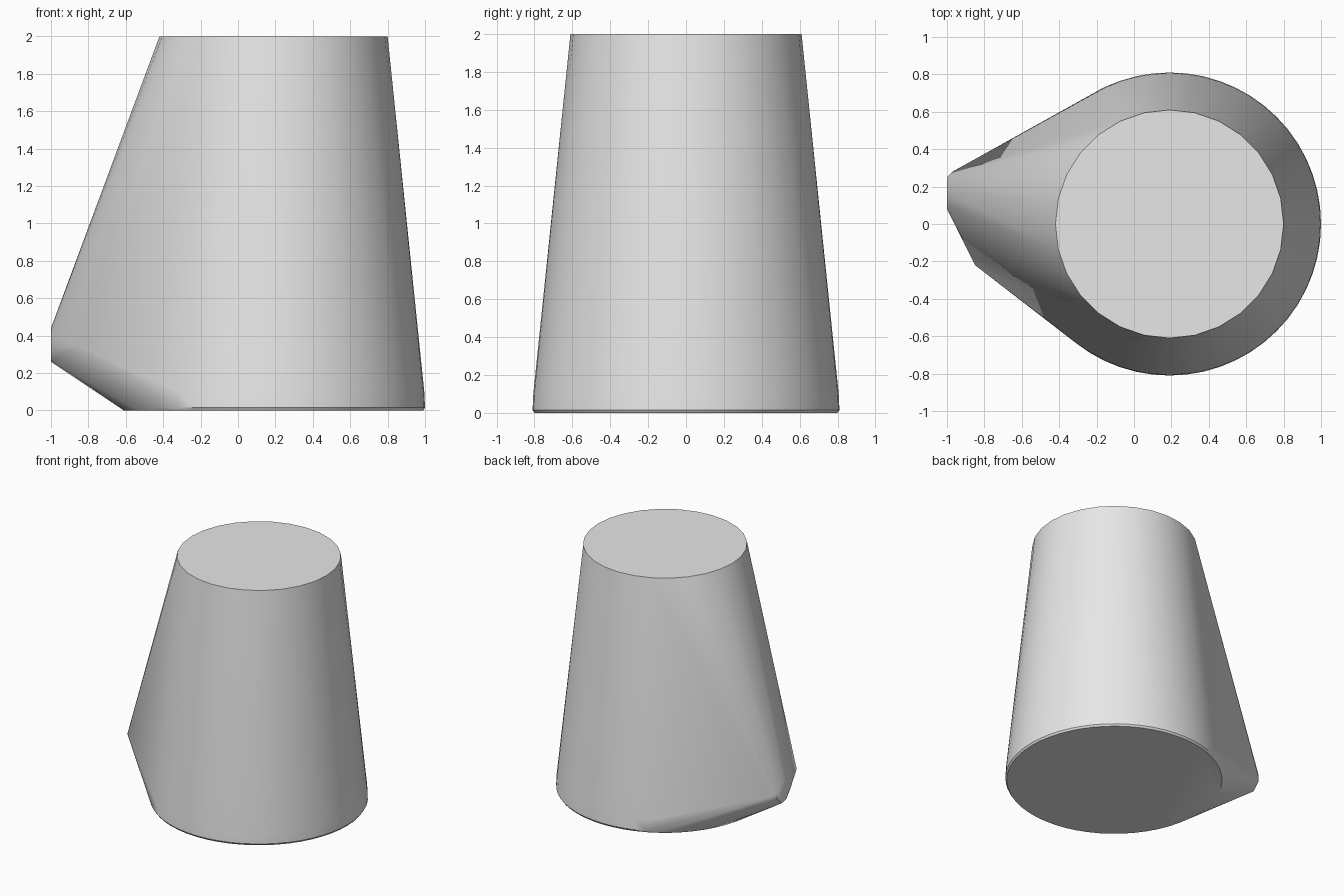
import bpy, bmesh, math

cube = bpy.data.objects.get("Cube")
if cube:
    bpy.data.objects.remove(cube, do_unlink=True)

CENTRE_X = 0.19


def add_ring(bm, radius, z, sides):
    """Add a horizontal circle of points around the body axis."""
    for i in range(sides):
        a = math.tau * i / sides
        bm.verts.new((CENTRE_X + radius * math.cos(a), radius * math.sin(a), z))


# One plain grey
grey = bpy.data.materials.new("plain_grey")
grey.use_nodes = True
colour = (0.8, 0.8, 0.8, 1)
grey.diffuse_color = colour
grey.node_tree.nodes["Principled BSDF"].inputs["Base Color"].default_value = colour

bm = bmesh.new()

# Tapered round body with a slightly eased bottom rim
add_ring(bm, 0.80, 0.0, 56)
add_ring(bm, 0.81, 0.015, 56)
add_ring(bm, 0.806, 0.1, 56)
add_ring(bm, 0.61, 2.0, 28)

# Blunt spout tip and the corner beside it
for point in [(-1, 0.165, 0.44), (-1, 0.10, 0.40), (-1, 0.08, 0.33),
              (-1, 0.13, 0.27), (-1, 0.19, 0.26), (-1, 0.25, 0.32),
              (-1, 0.25, 0.37), (-0.97, 0.28, 0.34),
              (-0.85, -0.22, 0.345)]:
    bm.verts.new(point)

# Wrap one taut skin around body and spout
hull = bmesh.ops.convex_hull(bm, input=bm.verts[:], use_existing_faces=False)
spare = {v for v in hull["geom_interior"] + hull["geom_unused"]
         if isinstance(v, bmesh.types.BMVert)}
bmesh.ops.delete(bm, geom=list(spare), context="VERTS")
bmesh.ops.dissolve_limit(bm, angle_limit=math.radians(0.5),
                         verts=bm.verts[:], edges=bm.edges[:])
bmesh.ops.recalc_face_normals(bm, faces=bm.faces[:])

mesh = bpy.data.meshes.new("spouted_body")
bm.to_mesh(mesh)
bm.free()
mesh.materials.append(grey)
body = bpy.data.objects.new("spouted_body", mesh)
bpy.context.collection.objects.link(body)

# Smooth walls, crisp caps
bpy.ops.object.select_all(action="DESELECT")
body.select_set(True)
bpy.context.view_layer.objects.active = body
bpy.ops.object.shade_smooth_by_angle(angle=math.radians(35))
